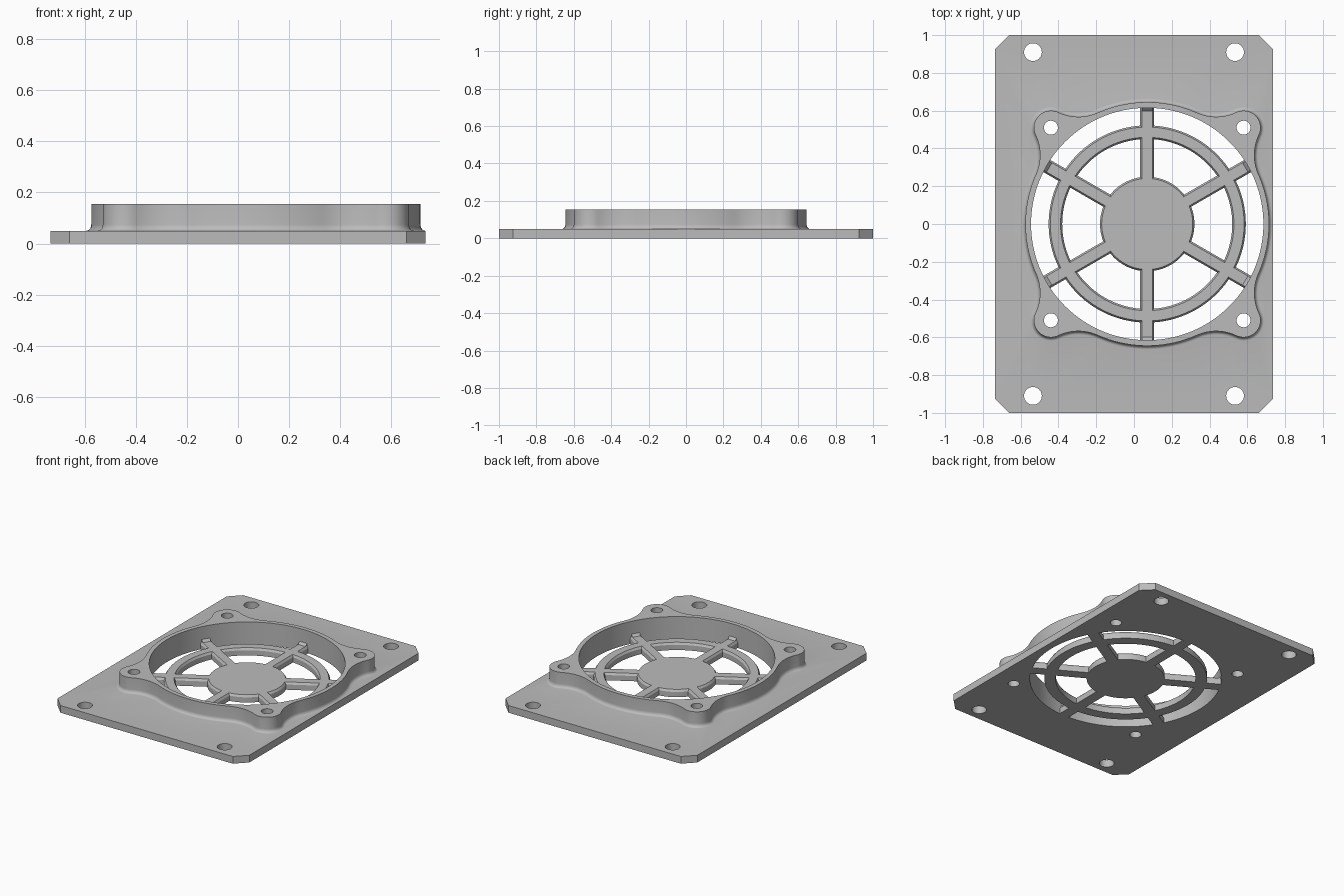
import bpy, bmesh
from math import sin, cos, pi, asin, acos, hypot, atan2, radians
from mathutils import Vector

cube = bpy.data.objects.get("Cube")
if cube:
    bpy.data.objects.remove(cube)

grey = bpy.data.materials.new("light grey plastic")
grey.use_nodes = True
grey.diffuse_color = (0.5, 0.5, 0.5, 1)
grey.node_tree.nodes["Principled BSDF"].inputs["Base Color"].default_value = (0.5, 0.5, 0.5, 1)

CX = 0.07                 # fan centre, offset from the plate centre
PLATE_T, TOP = 0.05, 0.155
BORE, RIM, LOBE, BLEND = 0.615, 0.645, 0.09, 0.25
MOUNT = 0.51              # fan screw offset


def arc(x, y, r, a0, a1, n):
    """Points on an arc, both ends included."""
    return [(x + r * cos(a0 + (a1 - a0) * i / n), y + r * sin(a0 + (a1 - a0) * i / n))
            for i in range(n + 1)]


def circle(x, y, r, n=32):
    return arc(x, y, r, 0, 2 * pi, n)[:-1]


def spin(points, a):
    return [(x * cos(a) - y * sin(a), x * sin(a) + y * cos(a)) for x, y in points]


def shift(points):
    return [(x + CX, y) for x, y in points]


def sheet(bm, loops, z):
    """Flat face bounded by the first loop, with the others as holes."""
    edges = []
    for loop in loops:
        vs = [bm.verts.new((x, y, z)) for x, y in loop]
        edges += [bm.edges.new((v, vs[i - 1])) for i, v in enumerate(vs)]
    bmesh.ops.triangle_fill(bm, use_beauty=True, edges=edges, normal=Vector((0, 0, 1)))


def wall(bm, low, z0, high, z1):
    a = [bm.verts.new((x, y, z0)) for x, y in low]
    b = [bm.verts.new((x, y, z1)) for x, y in high]
    for i in range(len(a)):
        bm.faces.new((a[i - 1], a[i], b[i], b[i - 1]))


def finish(bm, name):
    bmesh.ops.remove_doubles(bm, verts=bm.verts, dist=0.00005)
    bmesh.ops.recalc_face_normals(bm, faces=bm.faces)
    mesh = bpy.data.meshes.new(name)
    bm.to_mesh(mesh)
    bm.free()
    mesh.materials.append(grey)
    ob = bpy.data.objects.new(name, mesh)
    bpy.context.collection.objects.link(ob)
    bpy.ops.object.select_all(action='DESELECT')
    ob.select_set(True)
    bpy.context.view_layer.objects.active = ob
    bpy.ops.object.shade_smooth_by_angle(angle=radians(30))
    return ob


def collar_outline(d):
    """Round rim blended into four corner lobes, grown outward by d."""
    dist, oc, cl = hypot(MOUNT, MOUNT), RIM + BLEND, LOBE + BLEND
    swing = acos((oc ** 2 + dist ** 2 - cl ** 2) / (2 * oc * dist))
    t = pi / 4 - swing                        # where the rim arc meets the blend
    bx, by = oc * cos(t), oc * sin(t)
    lobe_a = atan2(by - MOUNT, bx - MOUNT)    # lobe start, facing the blend centre
    quarter = arc(0, 0, RIM + d, -t, t, 24)
    quarter += arc(bx, by, BLEND - d, pi + t, pi + lobe_a, 12)[1:]
    quarter += arc(MOUNT, MOUNT, LOBE + d, lobe_a, pi / 2 - lobe_a, 20)[1:]
    quarter += arc(by, bx, BLEND - d, 1.5 * pi - lobe_a, 1.5 * pi - t, 12)[1:-1]
    return shift([p for k in range(4) for p in spin(quarter, k * pi / 2)])


# Base plate and fan collar, one closed body
W, L, C = 0.735, 1.0, 0.075
plate = [(W, C - L), (W, L - C), (W - C, L), (C - W, L),
         (-W, L - C), (-W, C - L), (C - W, -L), (W - C, -L)]
corner_holes = [circle(sx * 0.535, sy * 0.91, 0.047) for sx in (-1, 1) for sy in (-1, 1)]
screw_holes = [circle(CX + sx * MOUNT, sy * MOUNT, 0.037) for sx in (-1, 1) for sy in (-1, 1)]
bore = circle(CX, 0, BORE, 128)

FILLET = 0.019
steps = [i * pi / 12 for i in range(7)]
skirt = [(collar_outline(FILLET * (1 - sin(a))), PLATE_T + 1.3 * FILLET * (1 - cos(a)))
         for a in steps]
skirt.append((collar_outline(0), TOP))

bm = bmesh.new()
sheet(bm, [plate, bore] + corner_holes + screw_holes, 0)
sheet(bm, [plate, skirt[0][0]] + corner_holes, PLATE_T)
sheet(bm, [skirt[-1][0], bore] + screw_holes, TOP)
wall(bm, plate, 0, plate, PLATE_T)
for (low, z0), (high, z1) in zip(skirt, skirt[1:]):
    wall(bm, low, z0, high, z1)
for hole in corner_holes:
    wall(bm, hole, 0, hole, PLATE_T)
for hole in screw_holes + [bore]:
    wall(bm, hole, 0, hole, TOP)
finish(bm, "base_plate_with_collar")

# Finger guard: hub, ring and six spokes
HUB, RING_IN, RING_OUT, HALF = 0.25, 0.45, 0.522, 0.037
SPOKES = [pi / 6 + k * pi / 3 for k in range(6)]


def guard_outline(d):
    pts = []
    w, r = HALF - d, RING_OUT - d
    for a in SPOKES:
        tip, root = asin(w / BORE), asin(w / r)
        pts += spin(arc(0, 0, BORE, -tip, tip, 4), a)
        pts += spin(arc(0, 0, r, root, pi / 3 - root, 16), a)
    return shift(pts)


def guard_window(d, a):
    w, r0, r1 = HALF - d, HUB - d, RING_IN + d
    s0, s1 = asin(w / r0), asin(w / r1)
    return shift(spin(arc(0, 0, r1, s1, pi / 3 - s1, 16) + arc(0, 0, r0, pi / 3 - s0, s0, 12), a))


def guard_loops(d):
    return [guard_outline(d)] + [guard_window(d, a) for a in SPOKES]


EDGE, EDGE_Z = 0.009, PLATE_T - 0.014
bm = bmesh.new()
sheet(bm, guard_loops(0), 0)
sheet(bm, guard_loops(EDGE), PLATE_T)
for low, high in zip(guard_loops(0), guard_loops(EDGE)):
    wall(bm, low, 0, low, EDGE_Z)
    wall(bm, low, EDGE_Z, high, PLATE_T)
finish(bm, "finger_guard")

# Small gussets where the spokes meet the collar
bm = bmesh.new()
for a in SPOKES:
    ends = []
    for y in (-HALF + EDGE, HALF - EDGE):
        profile = [(BORE - 0.016, PLATE_T), (BORE, PLATE_T), (BORE, PLATE_T + 0.016)]
        vs = []
        for r, z in profile:
            (px, py), = shift(spin([(r, y)], a))
            vs.append(bm.verts.new((px, py, z)))
        bm.faces.new(vs)
        ends.append(vs)
    for i in range(3):
        bm.faces.new((ends[0][i - 1], ends[0][i], ends[1][i], ends[1][i - 1]))
finish(bm, "spoke_gussets")
